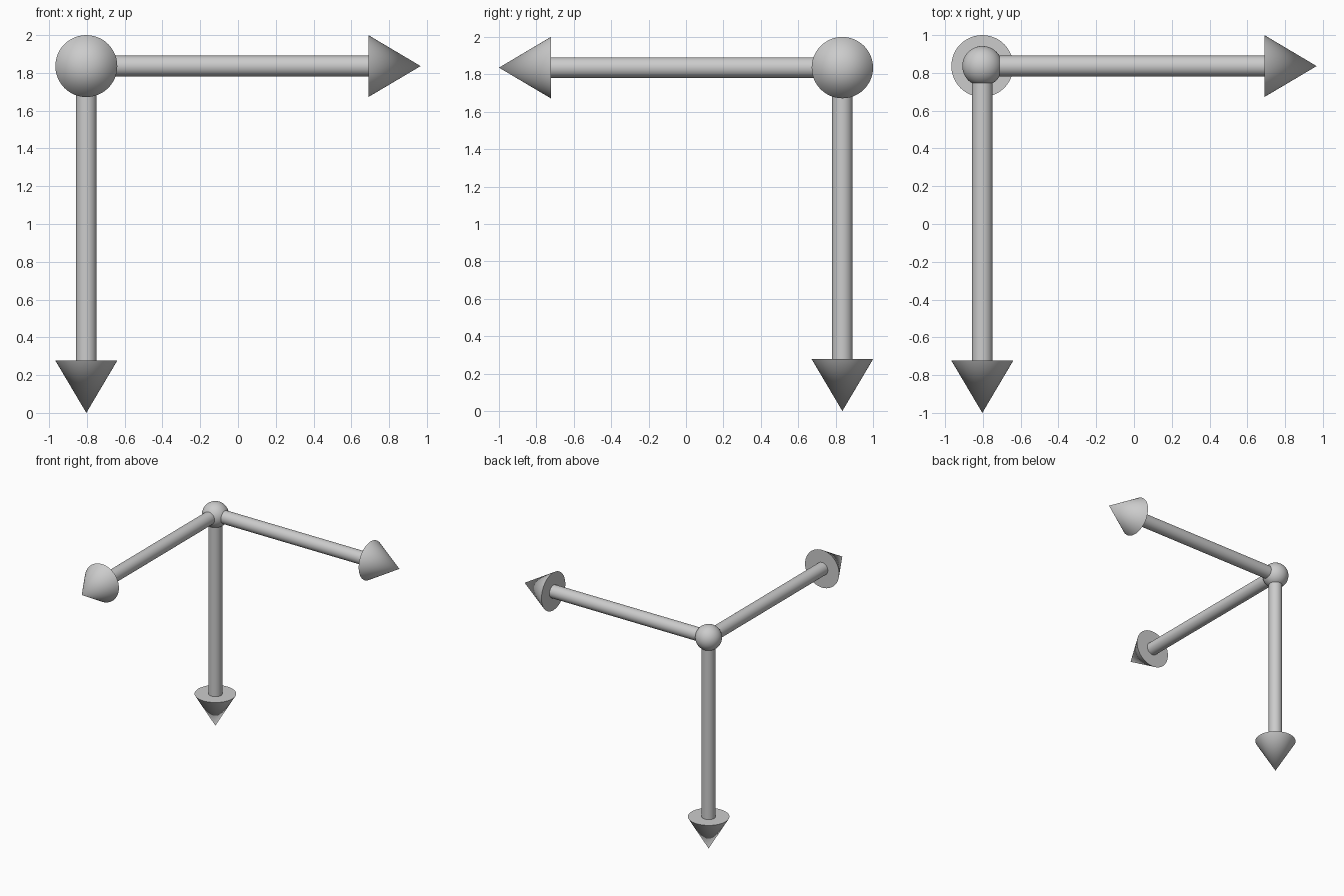
import bpy
from mathutils import Vector

if "Cube" in bpy.data.objects:
    bpy.data.objects.remove(bpy.data.objects["Cube"])

ORIGIN = Vector((-0.803, 0.836, 1.836))
SHAFT_R, HEAD_R, HEAD_LEN, BALL_R = 0.055, 0.164, 0.277, 0.106


def finish(name):
    bpy.context.object.name = name
    bpy.ops.object.shade_smooth_by_angle()


def arrow(name, direction, length):
    """Shaft from the shared corner plus a cone head ending at the given length."""
    d = Vector(direction)
    rot = d.to_track_quat('Z', 'Y').to_euler()
    shaft = length - HEAD_LEN
    bpy.ops.mesh.primitive_cylinder_add(vertices=48, radius=SHAFT_R, depth=shaft,
                                        location=ORIGIN + d * shaft / 2, rotation=rot)
    finish(name + "_shaft")
    bpy.ops.mesh.primitive_cone_add(vertices=48, radius1=HEAD_R, radius2=0, depth=HEAD_LEN,
                                    location=ORIGIN + d * (shaft + HEAD_LEN / 2), rotation=rot)
    finish(name + "_head")


# Corner ball
bpy.ops.mesh.primitive_uv_sphere_add(segments=48, ring_count=24, radius=BALL_R, location=ORIGIN)
finish("corner_ball")

# Three arrows: right, towards the front, and down
arrow("right_arrow", (1, 0, 0), 1.770)
arrow("front_arrow", (0, -1, 0), 1.836)
arrow("down_arrow", (0, 0, -1), 1.836)
